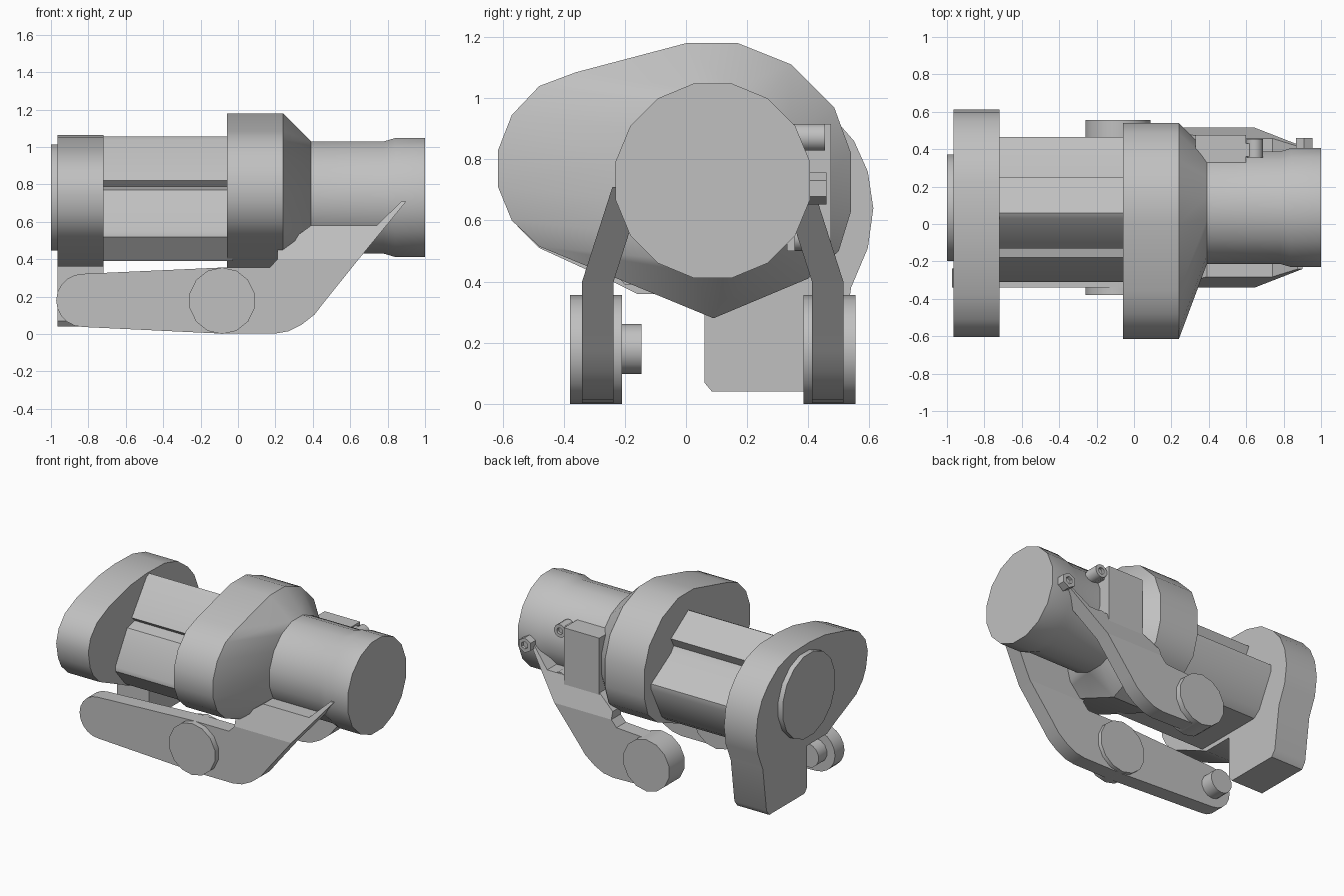
import bpy, bmesh
from math import cos, sin, pi, radians

cube = bpy.data.objects.get("Cube")
if cube:
    bpy.data.objects.remove(cube)

grey = bpy.data.materials.new("plain_grey")
grey.use_nodes = True
colour = (0.53, 0.53, 0.53, 1)
grey.diffuse_color = colour
grey.node_tree.nodes["Principled BSDF"].inputs["Base Color"].default_value = colour

MID_Y, MID_Z = 0.0875, 0.73   # main axis of the body


def finish(name, bm, angle=32):
    """Turn a bmesh into an object, smooth except on sharp edges."""
    bmesh.ops.recalc_face_normals(bm, faces=bm.faces)
    for f in bm.faces:
        f.smooth = True
    for e in bm.edges:
        e.smooth = len(e.link_faces) == 2 and e.calc_face_angle(0) < radians(angle)
    mesh = bpy.data.meshes.new(name)
    bm.to_mesh(mesh)
    bm.free()
    mesh.materials.append(grey)
    ob = bpy.data.objects.new(name, mesh)
    bpy.context.collection.objects.link(ob)
    return ob


def loft(name, rings):
    """Skin a list of matching closed rings and cap both ends."""
    bm = bmesh.new()
    rows = [[bm.verts.new(p) for p in ring] for ring in rings]
    n = len(rows[0])
    for a, b in zip(rows, rows[1:]):
        for i in range(n):
            j = (i + 1) % n
            bm.faces.new((a[i], a[j], b[j], b[i]))
    bm.faces.new(rows[0])
    bm.faces.new(rows[-1])
    return finish(name, bm)


def circle(r, n, a=0.0, b=0.0):
    return [(a + r * cos(2 * pi * (i + .5) / n), b + r * sin(2 * pi * (i + .5) / n))
            for i in range(n)]


def along_x(name, outline, x0, x1):
    return loft(name, [[(x, y, z) for y, z in outline] for x in (x0, x1)])


def along_y(name, outline, y0, y1, lean=0.0, base=0.4):
    """Extrude an x-z outline; lean shifts y with height above base."""
    return loft(name, [[(x, y + lean * (z - base), z) for x, z in outline]
                       for y in (y0, y1)])


def other_side(y):
    return 2 * MID_Y - y


# Nose cylinder with a flared tip
loft("nose", [[(x, y, z) for y, z in circle(r, 16, MID_Y, MID_Z)]
              for x, r in ((0.3, .306), (0.78, .306), (0.84, .324), (1.0, .324))])

# Egg-shaped collar tapering into the nose
collar = [(-.615, .83), (-.57, .945), (-.48, 1.04), (-.36, 1.085), (0, 1.18),
          (.17, 1.18), (.345, 1.11), (.485, .97), (.54, .82), (.54, .63),
          (.5, .5), (.4, .41), (.09, .28), (-.48, .515), (-.57, .6), (-.615, .71)]
bm = bmesh.new()
points = [(x, y, z) for x in (-.06, .24) for y, z in collar]
points += [(.39, y, z) for y, z in circle(.306, 16, MID_Y, MID_Z)]
for p in points:
    bm.verts.new(p)
bmesh.ops.convex_hull(bm, input=bm.verts)
bmesh.ops.dissolve_limit(bm, angle_limit=.01, verts=bm.verts, edges=bm.edges)
finish("collar", bm)

# Ribbed body between the collar and the rear plate
body = [(.03, 1.04), (.06, 1.055), (.25, .93), (.22, .87), (.25, .83),
        (.465, .7), (.465, .66), (.35, .43), (.3, .39), (-.2, .39),
        (-.31, .52), (-.31, .55), (-.18, .77), (-.1, .79), (-.13, .82)]
along_x("ribbed_body", body, -.75, -.03)

# Rear plate with its foot, and the end cap
plate = [(.06, .07), (.085, .04), (.47, .04), (.5, .08), (.54, .38), (.595, .51),
         (.613, .64), (.595, .76), (.55, .86), (.48, .94), (.37, 1.02), (.23, 1.06),
         (.03, 1.065), (-.14, 1.05), (-.38, .99), (-.51, .93), (-.58, .85),
         (-.605, .76), (-.585, .65), (-.55, .58), (-.48, .51), (-.24, .4),
         (-.16, .36), (.06, .36)]
along_x("rear_plate", plate, -.965, -.72)
along_x("rear_cap", circle(.29, 16, MID_Y, MID_Z), -1.0, -.95)

# Arms: lower bend shared by both, rear extension only on the front one
HUB_X, HUB_Z = -.085, .178
bend = [(.2, .003), (.27, .015), (.34, .05), (.41, .105), (.46, .17), (.645, .4),
        (.21, .4), (.17, .355)]
tail = [(-.83 + .142 * cos(t), .18 + .142 * sin(t))
        for t in [pi / 2 + pi * i / 10 for i in range(11)]]
stub = [(-.08, .34), (-.08, .01)]
panel = [(.21, .4), (.21, .45), (.39, .58), (.74, .58), (.875, .71), (.9, .71), (.645, .4)]
for side, end in (("front", tail), ("back", stub)):
    place = (lambda y: y) if side == "front" else other_side
    lean = .32 if side == "front" else -.32
    along_y(side + "_arm", end + [(-.1, .003)] * (side == "front") + bend
            + [(-.1, .355)] * (side == "front"), place(-.34), place(-.237))
    along_y(side + "_arm_strut", panel, place(-.34), place(-.237), lean)
    along_y(side + "_arm_hub", circle(.178, 14, HUB_X, HUB_Z), place(-.38), place(-.21))

# Peg on the inside of the front arm tip
along_y("arm_peg", circle(.082, 14, -.83, .18), -.25, -.145)


def lug(name, x, z, r, n, y0, y1):
    """Short stud with a recessed hole in its outer face."""
    steps = ((y0, r), (y1, r), (y1, r * .5), (y1 - .02, r * .5))
    loft(name, [[(a, y, b) for a, b in circle(q, n, x, z)] for y, q in steps])


# Control box on the back with two lugs, and the strut bolt
box = [(.33, .5), (.6, .5), (.6, .915), (.33, .915)]
along_y("control_box", box, .33, .475)
for label, z in (("upper", .872), ("lower", .545)):
    lug(label + "_box_lug", .645, z, .045, 12, .355, .455)
    along_y(label + "_lug_web", [(.59, z - .035), (.645, z - .035),
                                 (.645, z + .035), (.59, z + .035)], .36, .43)
lug("strut_bolt", .91, .705, .052, 6, .38, .46)
